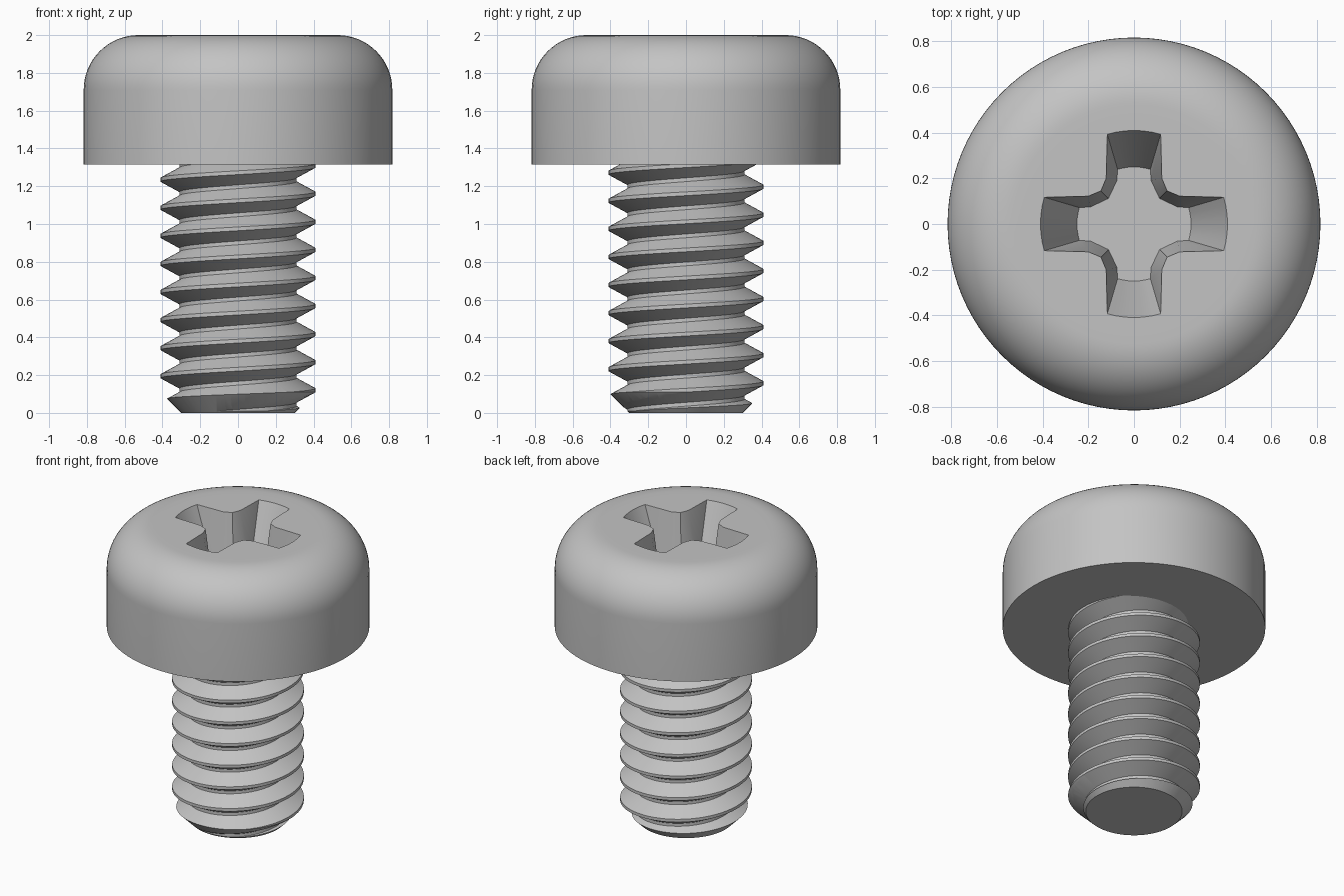
import bpy, bmesh
from math import pi, cos, sin, atan2, radians, hypot

if "Cube" in bpy.data.objects:
    bpy.data.objects.remove(bpy.data.objects["Cube"])

steel = bpy.data.materials.new("grey_steel")
steel.use_nodes = True
steel.diffuse_color = (0.55, 0.55, 0.55, 1)
steel.node_tree.nodes["Principled BSDF"].inputs["Base Color"].default_value = (0.55, 0.55, 0.55, 1)


def finish(name, bm):
    bmesh.ops.recalc_face_normals(bm, faces=bm.faces)
    mesh = bpy.data.meshes.new(name)
    bm.to_mesh(mesh)
    bm.free()
    mesh.materials.append(steel)
    obj = bpy.data.objects.new(name, mesh)
    bpy.context.collection.objects.link(obj)
    return obj


def loft(name, rings):
    """Closed solid through equal-length rings of points."""
    bm = bmesh.new()
    rows = [[bm.verts.new(p) for p in ring] for ring in rings]
    n = len(rows[0])
    for a, b in zip(rows, rows[1:]):
        for i in range(n):
            bm.faces.new((a[i], a[(i + 1) % n], b[(i + 1) % n], b[i]))
    bm.faces.new(rows[0])
    bm.faces.new(rows[-1])
    return finish(name, bm)


def lathe(name, profile, sides):
    turn = [2 * pi * i / sides for i in range(sides)]
    return loft(name, [[(r * cos(t), r * sin(t), z) for t in turn] for r, z in profile])


def cut(obj, tool, operation):
    """Apply a boolean, drop the tool and shade smooth with sharp edges."""
    mod = obj.modifiers.new("cut", 'BOOLEAN')
    mod.operation, mod.solver, mod.object = operation, 'EXACT', tool
    bpy.ops.object.select_all(action='DESELECT')
    obj.select_set(True)
    bpy.context.view_layer.objects.active = obj
    bpy.ops.object.modifier_apply(modifier=mod.name)
    bpy.data.objects.remove(tool)
    bpy.ops.object.shade_smooth_by_angle(angle=radians(25))


# Pan head: straight wall, rounded shoulder, flat top
HEAD_R, HEAD_Z, FILLET = 0.817, 1.315, 0.29
profile = [(HEAD_R, HEAD_Z)]
for k in range(17):
    a = k * pi / 32
    profile.append((HEAD_R - FILLET + FILLET * cos(a), 2 - FILLET + FILLET * sin(a)))
profile.append((0.47, 2))
head = lathe("pan_head", profile, 96)


# Cross recess: one arm outline turned four times, tapering to the floor
def cross(reach, half, shoulder, corner, z):
    edge = atan2(half, reach)
    arm = [(shoulder, -half)]
    arm += [(reach * cos(edge * k / 3), reach * sin(edge * k / 3)) for k in range(-3, 4)]
    arm += [(shoulder, half), (corner, corner)]
    ring = []
    for q in range(4):
        c, s = cos(q * pi / 2), sin(q * pi / 2)
        ring += [(x * c - y * s, x * s + y * c, z) for x, y in arm]
    return ring


FLOOR = 1.62
top = cross(0.41, 0.122, 0.2, 0.145, 2)
floor = cross(0.25, 0.075, 0.19, 0.112, FLOOR)
grow = 0.1
above = [(a[0] + (a[0] - b[0]) * grow, a[1] + (a[1] - b[1]) * grow, 2 + (2 - FLOOR) * grow)
         for a, b in zip(top, floor)]
cut(head, loft("recess_cutter", [floor, top, above]), 'DIFFERENCE')

# Threaded shank: a right-hand helical sheet, capped at both ends
PITCH, N, TURNS = 0.1486, 64, 12
ROOT, CREST, FLAT = 0.31, 0.41, 0.01
section = [(ROOT, -PITCH / 2 - FLAT), (ROOT, -PITCH / 2 + FLAT), (CREST, -FLAT), (CREST, FLAT)]
bm = bmesh.new()
last = N * TURNS
v = []
for i in range(last + 1):
    t = 2 * pi * i / N
    z = 0.12 + PITCH * (i / N - 2)
    v.append([bm.verts.new((r * cos(t), r * sin(t), z + dz)) for r, dz in section])
for i in range(last):
    for j in range(3):
        bm.faces.new((v[i][j], v[i + 1][j], v[i + 1][j + 1], v[i][j + 1]))
    if i + N < last:
        bm.faces.new((v[i][3], v[i + 1][3], v[i + 1 + N][0], v[i + N][0]))


def fan(loop, z):
    apex = bm.verts.new((0, 0, z))
    for a, b in zip(loop, loop[1:] + loop[:1]):
        bm.faces.new((apex, a, b))


fan([v[i][0] for i in range(N + 1)] + [v[0][j] for j in (3, 2, 1)], v[0][0].co.z)
fan([v[i][3] for i in range(last - N, last + 1)] + [v[last][j] for j in (2, 1, 0)],
    v[last - N][3].co.z)
shank = finish("threaded_shank", bm)

# Trim the shank to length with a chamfered tip
envelope = lathe("shank_envelope", [(0.3, 0), (0.45, 0.15), (0.45, HEAD_Z + 0.05)], 64)
cut(shank, envelope, 'INTERSECT')
